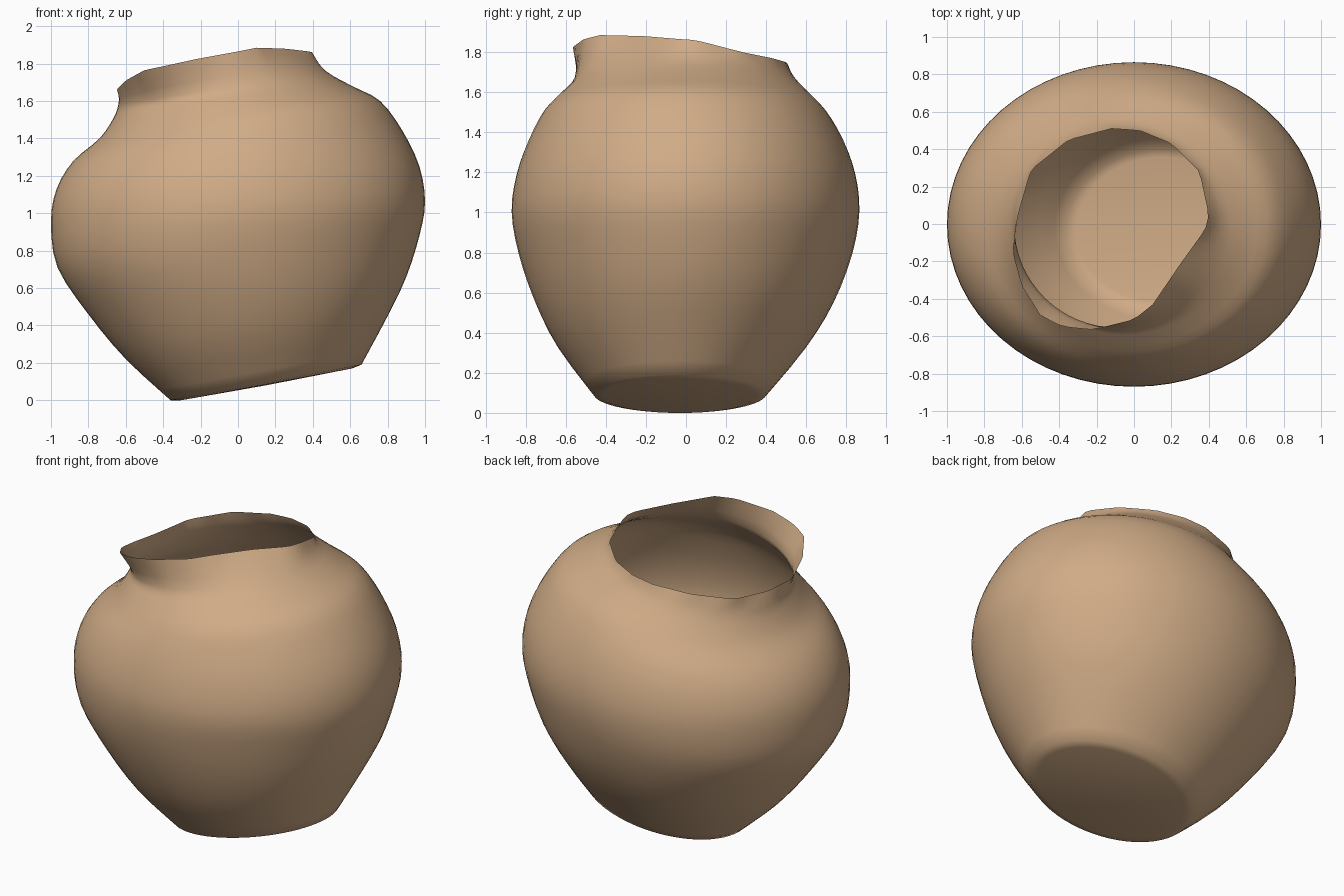
import bpy, bmesh, math
from mathutils import Vector

if "Cube" in bpy.data.objects:
    bpy.data.objects.remove(bpy.data.objects["Cube"])

SEGS, STEPS = 64, 3

# Tilted body rings: left x, left z, right x, right z, front y, back y
RINGS = [
    (-0.36, 0.00, 0.66, 0.19, -0.46, 0.40),
    (-0.60, 0.22, 0.80, 0.45, -0.64, 0.60),
    (-0.80, 0.46, 0.90, 0.66, -0.755, 0.74),
    (-0.965, 0.71, 0.97, 0.88, -0.835, 0.83),
    (-1.00, 0.95, 1.00, 1.06, -0.87, 0.865),
    (-0.97, 1.13, 0.97, 1.25, -0.845, 0.845),
    (-0.88, 1.28, 0.88, 1.44, -0.785, 0.785),
    (-0.74, 1.40, 0.76, 1.60, -0.71, 0.70),
    (-0.665, 1.51, 0.61, 1.68, -0.62, 0.61),
    (-0.64, 1.58, 0.47, 1.76, -0.555, 0.54),
]
# Uneven broken rim, counter-clockwise from the right
RIM = [
    (0.40, 0.05, 1.86), (0.35, 0.28, 1.80), (0.20, 0.43, 1.77), (0.03, 0.50, 1.75),
    (-0.12, 0.51, 1.735), (-0.35, 0.45, 1.71), (-0.55, 0.29, 1.67), (-0.62, 0.05, 1.65),
    (-0.65, -0.15, 1.66), (-0.60, -0.33, 1.71), (-0.50, -0.49, 1.765), (-0.38, -0.55, 1.79),
    (-0.22, -0.565, 1.825), (0.00, -0.51, 1.865), (0.10, -0.43, 1.885), (0.25, -0.21, 1.88),
    (0.38, -0.03, 1.865),
]


def ring_point(r, a):
    lx, lz, rx, rz, fy, by = r
    c, s = math.cos(a), math.sin(a)
    return Vector(((lx + rx) / 2 + (rx - lx) / 2 * c,
                   (fy + by) / 2 + (by - fy) / 2 * s,
                   (lz + rz) / 2 + (rz - lz) / 2 * c))


def rim_point(a):
    # linear interpolation of the rim by angle about the mouth centre
    tau = math.tau
    angs = [math.atan2(p[1] + 0.02, p[0] + 0.12) % tau for p in RIM]
    n = len(RIM)
    for i in range(n):
        span = (angs[(i + 1) % n] - angs[i]) % tau
        d = (a - angs[i]) % tau
        if d <= span:
            return Vector(RIM[i]).lerp(Vector(RIM[(i + 1) % n]), d / span)
    return Vector(RIM[0])


def catmull(p0, p1, p2, p3, t):
    return 0.5 * (2 * p1 + (p2 - p0) * t + (2 * p0 - 5 * p1 + 4 * p2 - p3) * t * t
                  + (3 * p1 - p0 - 3 * p2 + p3) * t ** 3)


# Pot wall: smooth vertical curve through the rings at every angle
bm = bmesh.new()
columns = []
for k in range(SEGS):
    a = math.tau * k / SEGS
    pts = [ring_point(r, a) for r in RINGS] + [rim_point(a)]
    last = len(pts) - 1
    col = []
    for i in range(last):
        q = [pts[max(0, min(last, j))] for j in range(i - 1, i + 3)]
        col += [catmull(*q, s / STEPS) for s in range(STEPS)]
    col.append(pts[-1])
    # Underside: inner base ring
    base_mid = Vector((0.15, -0.03, 0.095))
    col.insert(0, base_mid.lerp(pts[0], 0.9) + Vector((0.002, 0, -0.01)))
    for v in col:
        v.z = max(v.z, 0.0)
    columns.append([bm.verts.new(v) for v in col])

for k in range(SEGS):
    c0, c1 = columns[k], columns[(k + 1) % SEGS]
    for j in range(len(c0) - 1):
        bm.faces.new((c0[j], c1[j], c1[j + 1], c0[j + 1]))

# Underside centre
centre = bm.verts.new((0.15, -0.03, 0.08))
for k in range(SEGS):
    bm.faces.new((columns[(k + 1) % SEGS][0], columns[k][0], centre))

mesh = bpy.data.meshes.new("clay_pot")
bm.to_mesh(mesh)
bm.free()
for f in mesh.polygons:
    f.use_smooth = True

clay = bpy.data.materials.new("tan clay")
clay.diffuse_color = (0.63, 0.41, 0.24, 1)
clay.use_nodes = True
clay.node_tree.nodes["Principled BSDF"].inputs["Base Color"].default_value = clay.diffuse_color
mesh.materials.append(clay)
pot = bpy.data.objects.new("clay_pot", mesh)
bpy.context.collection.objects.link(pot)
